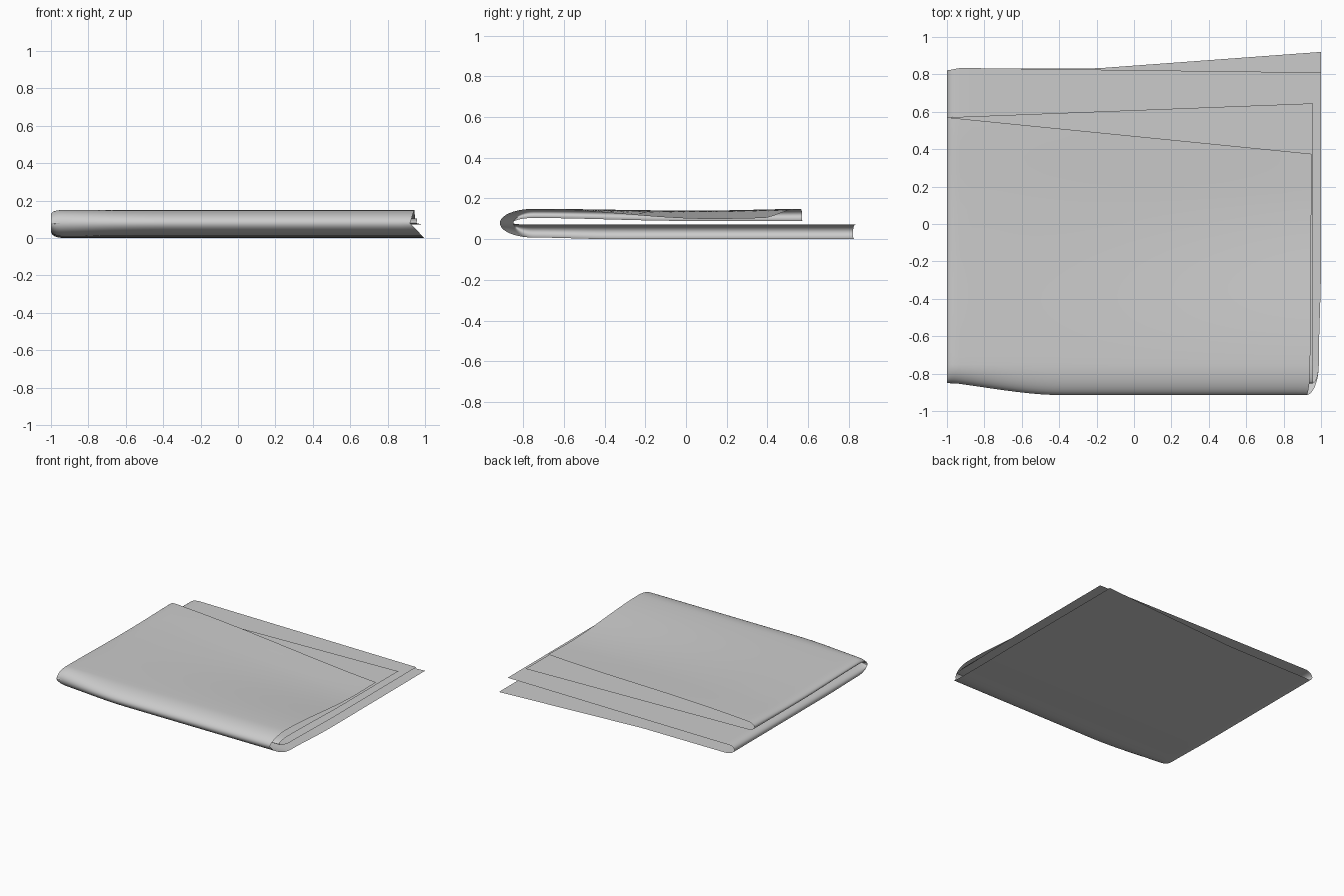
import bpy, bmesh, math

if "Cube" in bpy.data.objects:
    bpy.data.objects.remove(bpy.data.objects["Cube"])


def lerp(a, b, t):
    return a + (b - a) * t


def smooth(a, b, v):
    t = max(0.0, min(1.0, (v - a) / (b - a)))
    return t * t * (3 - 2 * t)


YC = -0.75        # where the front fold starts to curve
MID = 0.079       # height of the front fold axis
N_FLAT, N_ARC, N_SIDE, N_ROUND = 30, 20, 30, 12

# Cross-section of the first fold: outer ply (w=0) -> left crease -> inner ply (w=1)
section = []
for i in range(N_SIDE):
    section.append((lerp(1, -0.93, i / N_SIDE), 0.0))
for i in range(N_ROUND + 1):
    a = math.pi * i / N_ROUND
    section.append((-0.93 - 0.07 * math.sin(a) ** 0.8, 0.5 - 0.5 * math.cos(a)))
for i in range(1, N_SIDE + 1):
    section.append((lerp(-0.93, 1, i / N_SIDE), 1.0))

# Stations along the second fold: lower half, front bend, upper half
stations = [("low", i / N_FLAT) for i in range(N_FLAT)]
stations += [("bend", i / N_ARC) for i in range(N_ARC + 1)]
stations += [("top", i / N_FLAT) for i in range(1, N_FLAT + 1)]


def cloth_point(X, w, part, t):
    u = (X + 1) / 2
    # Uneven back edges of the plies
    y_low = lerp(0.832 + 0.088 * max(0, (X + 0.2) / 1.2), 0.835 - 0.025 * u, w)
    y_low -= 0.012 * (1 - smooth(-1, -0.92, X))
    y_top = lerp(0.57 - 0.195 * u, 0.57 + 0.075 * u, w)
    # Front bend radii shrink from the outer to the inner ply
    rz_low, rz_top = lerp(0.079, 0.008, w), lerp(0.070, 0.025, w)
    front = lerp(0.83, 0.915, smooth(-1.25, -0.35, X))
    ry = lerp(front, 0.852, w) + YC
    ry = max(ry, 0.09)
    if part == "low":
        y, z = lerp(y_low, YC, t), MID - rz_low
        z += 0.008 * smooth(-0.35, YC, y) * (1 - w)
        xr = 1 - 0.012 * smooth(-0.2, YC, y)
    elif part == "bend":
        a = math.pi * t
        y = YC - ry * math.sin(a)
        c = math.cos(a)
        z = MID - (rz_low - 0.008 * (1 - w)) * c if c > 0 else MID - rz_top * c
        mid_x = lerp(0.92, 0.955, w)
        end_x = lerp(0.942, 0.957, w)
        xr = lerp(0.988, mid_x, 1 - c) if c > 0 else lerp(mid_x, end_x, -c)
    else:
        y = lerp(YC, y_top, t)
        z = MID + rz_top
        # Inner ply settles onto the lower half, outer ply dips at the open side
        settle = smooth(YC, 0.0, y)
        z -= settle * lerp(0.008 * (1 - smooth(0.1, 0.6, y)), 0.014, w)
        z -= 0.042 * (1 - w) * smooth(-0.75, 1, X) * smooth(YC, 0.15, y)
        xr = lerp(0.95, 0.957, w)
        xr = lerp(lerp(0.942, 0.957, w), xr, t)
    return (-1 + u * (xr + 1), y, z)


# Folded cloth: one continuous sheet
bm = bmesh.new()
grid = [[bm.verts.new(cloth_point(X, w, p, t)) for X, w in section] for p, t in stations]
for r0, r1 in zip(grid, grid[1:]):
    for i in range(len(section) - 1):
        bm.faces.new((r0[i], r0[i + 1], r1[i + 1], r1[i]))
for f in bm.faces:
    f.smooth = True
bmesh.ops.recalc_face_normals(bm, faces=bm.faces)
# Outer ply on the underside should face down
bm.faces.ensure_lookup_table()
if bm.faces[5].normal.z > 0:
    bmesh.ops.reverse_faces(bm, faces=bm.faces)
mesh = bpy.data.meshes.new("folded_cloth")
bm.to_mesh(mesh)
bm.free()
cloth = bpy.data.objects.new("folded_cloth", mesh)
bpy.context.collection.objects.link(cloth)
